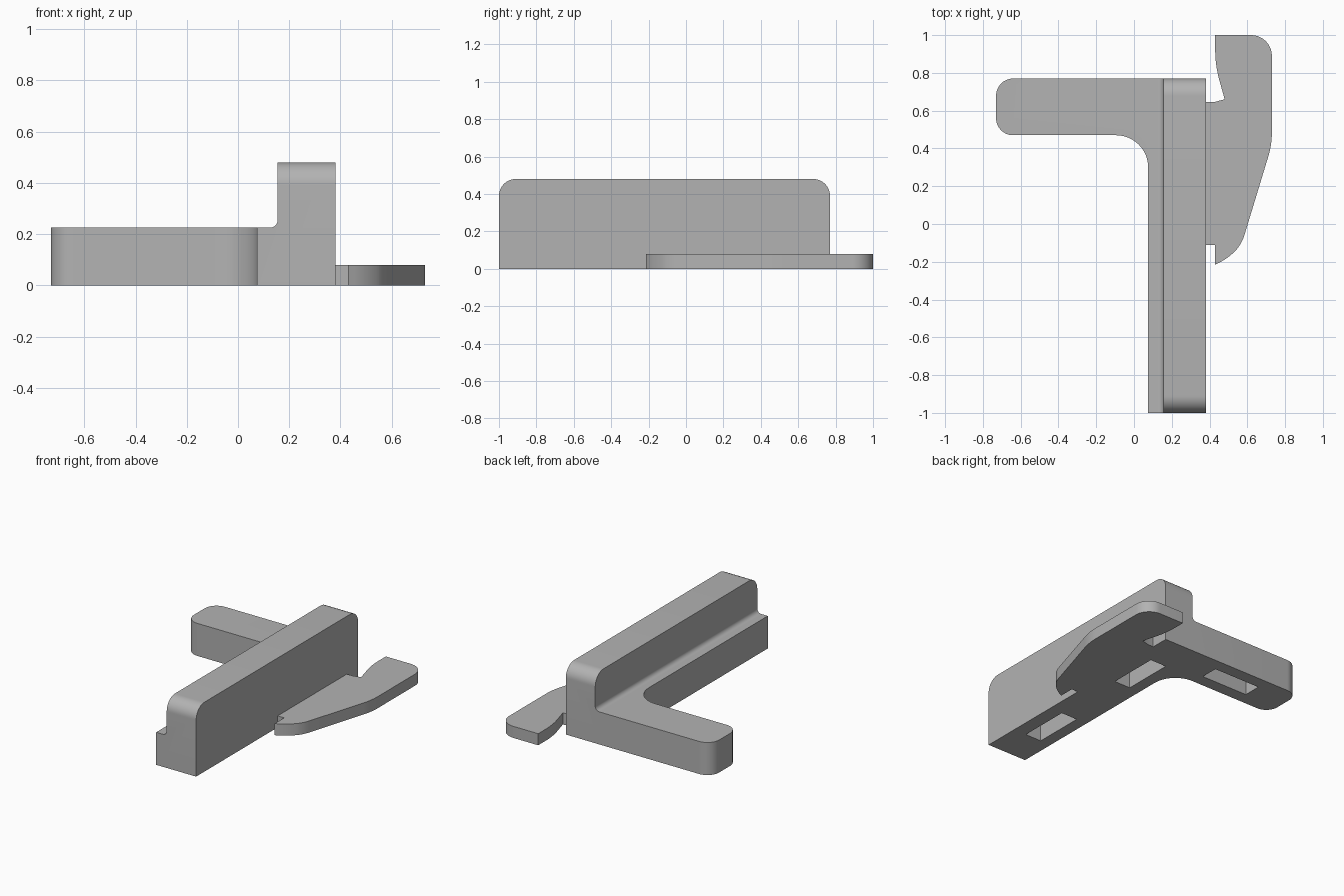
import bpy, bmesh, math
from mathutils import Vector

if "Cube" in bpy.data.objects:
    bpy.data.objects.remove(bpy.data.objects["Cube"])

grey = bpy.data.materials.new("mid grey")
grey.use_nodes = True
colour = (0.45, 0.45, 0.45, 1)
grey.diffuse_color = colour
grey.node_tree.nodes["Principled BSDF"].inputs["Base Color"].default_value = colour


def rounded(corners, steps=12):
    """Outline from (a, b, radius) corners, each rounded with an arc."""
    pts = []
    n = len(corners)
    for i, (a, b, r) in enumerate(corners):
        p = Vector((a, b))
        if r == 0:
            pts.append(p)
            continue
        u = (Vector(corners[i - 1][:2]) - p).normalized()
        v = (Vector(corners[(i + 1) % n][:2]) - p).normalized()
        half = u.angle(v) / 2
        centre = p + (u + v).normalized() * (r / math.sin(half))
        start = p + u * (r / math.tan(half)) - centre
        end = p + v * (r / math.tan(half)) - centre
        sweep = start.angle(end)
        for k in range(steps + 1):
            t = k / steps
            pts.append(centre + (start * math.sin((1 - t) * sweep)
                                 + end * math.sin(t * sweep)) / math.sin(sweep))
    return pts


def prism(name, outline, axis, low, high):
    """Extrude a flat outline along one axis."""
    place = {"x": lambda p: (low, p[0], p[1]),
             "y": lambda p: (p[0], low, p[1]),
             "z": lambda p: (p[0], p[1], low)}[axis]
    move = Vector([(high - low) * (axis == c) for c in "xyz"])
    bm = bmesh.new()
    face = bm.faces.new([bm.verts.new(place(p)) for p in outline])
    new = bmesh.ops.extrude_face_region(bm, geom=[face])["geom"]
    bmesh.ops.translate(bm, vec=move, verts=[g for g in new if isinstance(g, bmesh.types.BMVert)])
    bmesh.ops.recalc_face_normals(bm, faces=bm.faces)
    mesh = bpy.data.meshes.new(name)
    bm.to_mesh(mesh)
    bm.free()
    mesh.materials.append(grey)
    obj = bpy.data.objects.new(name, mesh)
    bpy.context.collection.objects.link(obj)
    return obj


def activate(obj):
    bpy.ops.object.select_all(action="DESELECT")
    obj.select_set(True)
    bpy.context.view_layer.objects.active = obj


def combine(obj, other, operation):
    activate(obj)
    mod = obj.modifiers.new("combine", "BOOLEAN")
    mod.operation, mod.solver, mod.object = operation, "EXACT", other
    bpy.ops.object.modifier_apply(modifier=mod.name)
    bpy.data.objects.remove(other)


def finish(obj):
    """Merge coplanar faces and shade the rounded corners smoothly."""
    bm = bmesh.new()
    bm.from_mesh(obj.data)
    bmesh.ops.remove_doubles(bm, verts=bm.verts, dist=0.0001)
    bmesh.ops.dissolve_limit(bm, angle_limit=0.01, verts=bm.verts, edges=bm.edges)
    bm.to_mesh(obj.data)
    bm.free()
    activate(obj)
    bpy.ops.object.shade_smooth_by_angle(angle=math.radians(30))


# Stepped fence rail, with its upper ends rounded
body = prism("fence_and_arm", rounded([
    (0.075, 0, 0), (0.38, 0, 0), (0.38, 0.48, 0), (0.155, 0.48, 0),
    (0.155, 0.225, 0.03), (0.075, 0.225, 0)]), "y", -1, 0.77)
side = prism("side_shape", rounded([
    (-1, 0, 0), (0.77, 0, 0), (0.77, 0.48, 0.09), (-1, 0.48, 0.09)]), "x", -0.2, 0.6)
combine(body, side, "INTERSECT")

# Side arm with rounded tip and filleted inner corner
arm = prism("arm", rounded([
    (0.14, 0.77, 0), (-0.73, 0.77, 0.09), (-0.73, 0.47, 0.09),
    (0.075, 0.47, 0.17), (0.075, 0.2, 0), (0.14, 0.2, 0)]), "z", 0, 0.225)
combine(body, arm, "UNION")

# Rectangular pockets in the underside
for x, y, along_x in ((0.22, -0.565, False), (0.22, 0.325, False), (-0.29, 0.62, True)):
    w, d = (0.18, 0.0625) if along_x else (0.0625, 0.18)
    pocket = prism("pocket", [(x - w, y - d), (x + w, y - d), (x + w, y + d), (x - w, y + d)],
                   "z", -0.1, 0.15)
    combine(body, pocket, "DIFFERENCE")
finish(body)

# Thin curved tab beside the fence
tab = prism("side_tab", rounded([
    (0.38, 0.645, 0), (0.43, 0.647, 0), (0.48, 0.66, 0), (0.43, 0.84, 0.6),
    (0.43, 1, 0), (0.73, 1, 0.11), (0.73, 0.42, 0.45), (0.572, -0.1, 0.22),
    (0.51, -0.175, 0.3), (0.43, -0.215, 0), (0.43, -0.11, 0), (0.38, -0.11, 0)]), "z", 0, 0.08)
finish(tab)
